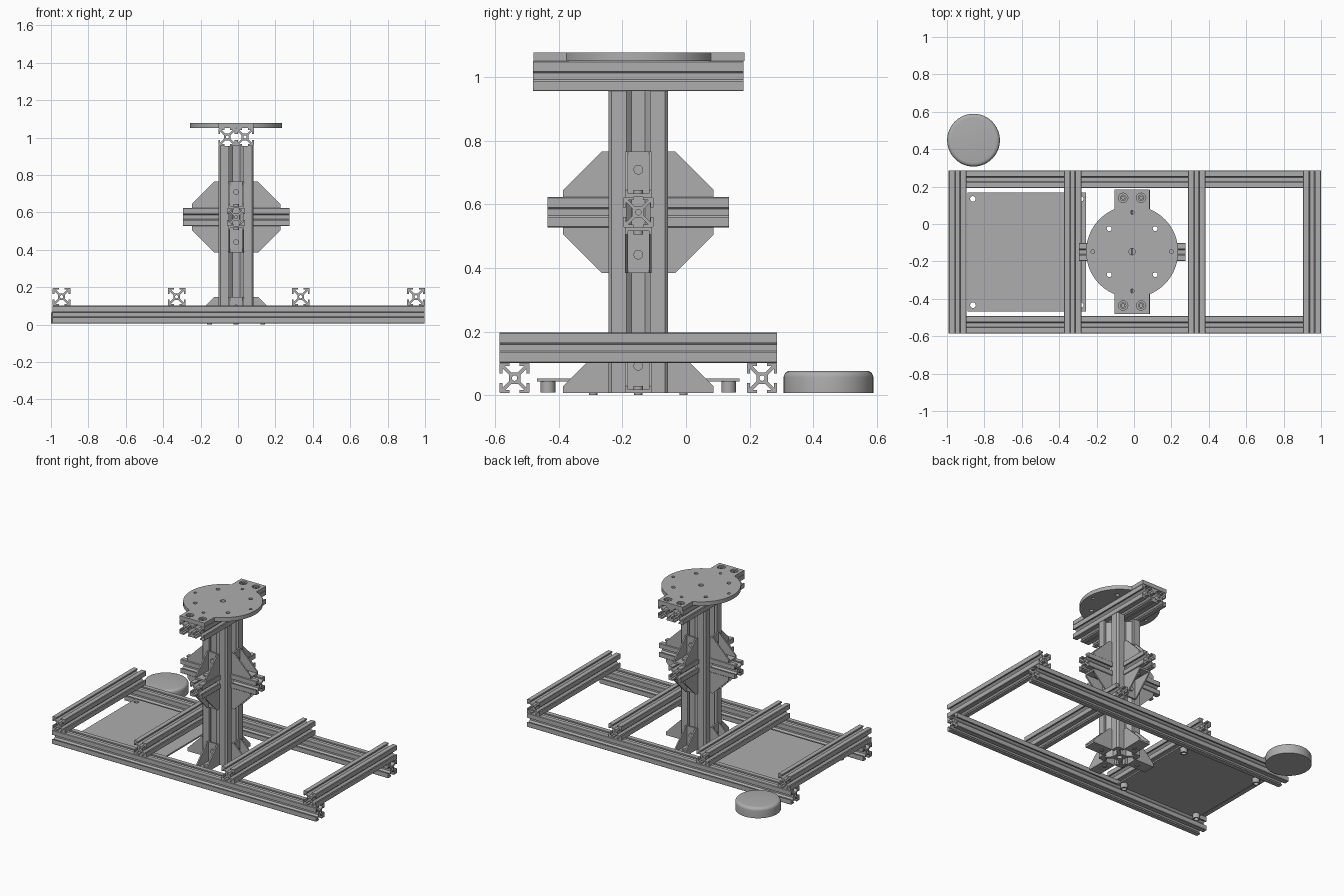
import bpy, bmesh, math
from mathutils import Matrix, Vector

if "Cube" in bpy.data.objects:
    bpy.data.objects.remove(bpy.data.objects["Cube"])

grey = bpy.data.materials.new("aluminium_grey")
grey.use_nodes = True
COLOUR = (0.42, 0.42, 0.42, 1)
grey.diffuse_color = COLOUR
grey.node_tree.nodes["Principled BSDF"].inputs["Base Color"].default_value = COLOUR

made = []
T = Matrix.Translation


def rot(degrees, axis):
    return Matrix.Rotation(math.radians(degrees), 4, axis)


def place(name, mesh, matrix):
    obj = bpy.data.objects.new(name, mesh)
    bpy.context.collection.objects.link(obj)
    obj.matrix_world = matrix
    made.append(obj)
    return obj


def finish(bm, name):
    bmesh.ops.remove_doubles(bm, verts=bm.verts, dist=0.00005)
    bmesh.ops.recalc_face_normals(bm, faces=bm.faces)
    mesh = bpy.data.meshes.new(name)
    bm.to_mesh(mesh)
    bm.free()
    mesh.materials.append(grey)
    return mesh


def extrude(name, loops, length):
    """Flat outline with holes, extruded along z and centred on z = 0."""
    curve = bpy.data.curves.new(name + "_outline", "CURVE")
    curve.dimensions = "2D"
    curve.fill_mode = "BOTH"
    curve.extrude = length / 2
    for loop in loops:
        spline = curve.splines.new("POLY")
        spline.points.add(len(loop) - 1)
        for point, (x, y) in zip(spline.points, loop):
            point.co = (x, y, 0, 1)
        spline.use_cyclic_u = True
    obj = bpy.data.objects.new(name + "_outline", curve)
    bpy.context.collection.objects.link(obj)
    bpy.context.view_layer.update()
    depsgraph = bpy.context.evaluated_depsgraph_get()
    raw = bpy.data.meshes.new_from_object(obj.evaluated_get(depsgraph))
    bm = bmesh.new()
    bm.from_mesh(raw)
    bpy.data.objects.remove(obj)
    bpy.data.curves.remove(curve)
    bpy.data.meshes.remove(raw)
    for face in bm.faces:
        face.material_index = 0
    return finish(bm, name)


def merge(name, pieces):
    bm = bmesh.new()
    for mesh, matrix in pieces:
        copy = mesh.copy()
        copy.transform(matrix)
        bm.from_mesh(copy)
        bpy.data.meshes.remove(copy)
    mesh = bpy.data.meshes.new(name)
    bm.to_mesh(mesh)
    bm.free()
    mesh.materials.append(grey)
    return mesh


def circle(r, x=0, y=0, n=24):
    return [(x + r * math.cos(math.tau * i / n), y + r * math.sin(math.tau * i / n))
            for i in range(n)]


def rect(w, h):
    return [(-w / 2, -h / 2), (w / 2, -h / 2), (w / 2, h / 2), (-w / 2, h / 2)]


def slotted(name, size, length, opening=0.32, chamfer=0.06):
    """T-slot extrusion: one side of the section, turned four times."""
    half = [(1 - chamfer, 1), (opening, 1), (opening, 0.8), (0.64, 0.8), (0.22, 0.38)]
    side = half + [(-x, y) for x, y in reversed(half)]
    outline = []
    for _ in range(4):
        outline += [(x * size / 2, y * size / 2) for x, y in side]
        side = [(-y, x) for x, y in side]
    return extrude(name, [outline, circle(size * 0.09, n=16)], length)


S = 0.095                      # small rail section
CX, CY, CW = -0.01, -0.15, 0.188   # column centre and width
BASE = 0.006
ALONG_X, ALONG_Y = rot(90, "Y"), rot(90, "X")

# Base frame
long_rail = slotted("long_rail", S, 1.99)
for name, y in (("front_long_rail", -0.539), ("back_long_rail", 0.239)):
    place(name, long_rail, T((0.003, y, BASE + S / 2)) @ ALONG_X)
cross_rail = slotted("cross_rail", S, 0.873)
for i, x in enumerate((-0.943, -0.328, 0.335, 0.952)):
    place(f"cross_rail_{i + 1}", cross_rail, T((x, -0.15, 0.149)) @ ALONG_Y)

# Column
column = slotted("column", CW, 0.95, 0.4, 0.1)
place("column", column, T((CX, CY, BASE + 0.475)))

# Short arms around the column
arm = slotted("arm", S, 0.191)
for i in range(4):
    place(f"side_arm_{i + 1}", arm,
          T((CX, CY, 0.575)) @ rot(90 * i, "Z") @ T((CW / 2 + 0.0955, 0, 0)) @ ALONG_X)

# Corner gusset: two cheeks, a back plate, a foot plate and bolts
LEG, GW = 0.143, 0.084
cheek = extrude("cheek", [[(0, 0), (LEG, 0), (LEG, 0.022), (0.022, LEG), (0, LEG)]], 0.009)
plate = extrude("plate", [rect(LEG, GW)], 0.012)
bolt = extrude("bolt", [circle(0.015)], 0.012)
pieces = [(cheek, T((0, s * (GW / 2 - 0.0045), 0)) @ rot(90, "X")) for s in (-1, 1)]
pieces += [(plate, T((LEG / 2, 0, 0.006))),
           (plate, T((0.006, 0, LEG / 2)) @ ALONG_X),
           (bolt, T((0.085, 0, 0.016))),
           (bolt, T((0.016, 0, 0.086)) @ ALONG_X)]
gusset = merge("gusset", pieces)
pin = extrude("pin", [circle(0.013)], 0.008)
for i in range(4):
    turn = rot(90 * i, "Z")
    for label, z, flip in (("base", BASE, 0), ("lower", 0.5275, 180), ("upper", 0.6225, 0)):
        place(f"{label}_gusset_{i + 1}", gusset,
              T((CX, CY, z)) @ turn @ T((CW / 2, 0, 0)) @ rot(flip, "X"))
    place(f"base_pin_{i + 1}", pin, T((CX, CY, 0.004)) @ turn @ T((CW / 2 + 0.048, 0, 0)))

# Twin head rails
head_rail = slotted("head_rail", S, 0.663)
for label, s in (("left", 1), ("right", -1)):
    place(label + "_head_rail", head_rail, T((CX + s * 0.047, CY, 1.003)) @ ALONG_Y)

# Round top plate with two tabs, counterbored in two layers
R, TAB, END = 0.246, 0.094, 0.332
phi = math.acos(TAB / R)
arc = [(R * math.cos(a), R * math.sin(a))
       for a in (-phi + 2 * phi * i / 40 for i in range(41))]
outline = arc + [(TAB, END), (-TAB, END)]
outline += [(-x, -y) for x, y in arc] + [(-TAB, -END), (TAB, -END)]
holes = [circle(0.017)]
for i in range(4):
    a = math.pi / 2 * i
    holes.append(circle(0.01, 0.21 * math.cos(a), 0.21 * math.sin(a), 16))
    a += math.pi / 4
    holes.append(circle(0.013, 0.174 * math.cos(a), 0.174 * math.sin(a), 16))
tab_spots = [(sx * 0.048, sy * 0.288) for sx in (-1, 1) for sy in (-1, 1)]
for label, r, z in (("lower", 0.013, 1.0572), ("upper", 0.025, 1.0706)):
    layer = extrude("top_plate", [outline] + holes + [circle(r, x, y) for x, y in tab_spots], 0.0134)
    place(f"top_plate_{label}_layer", layer, T((CX, CY + 0.002, z)))
screw = extrude("plate_screw", [circle(0.017), circle(0.009, n=6)], 0.008)
for i, (x, y) in enumerate(tab_spots):
    place(f"plate_screw_{i + 1}", screw, T((CX + x, CY + 0.002 + y, 1.068)))

# Thin mounting panel on four hollow feet
spots = [(sx * 0.288, sy * 0.284) for sx in (-1, 1) for sy in (-1, 1)]
panel = extrude("panel", [rect(0.635, 0.637)] + [circle(0.015, x, y) for x, y in spots], 0.01)
place("mounting_panel", panel, T((-0.573, -0.15, 0.048)))
foot = extrude("foot", [circle(0.023), circle(0.015)], 0.035)
for i, (x, y) in enumerate(spots):
    place(f"panel_foot_{i + 1}", foot, T((-0.573 + x, -0.15 + y, 0.0265)))

# Loose round puck with a softened top rim
bm = bmesh.new()
bmesh.ops.create_cone(bm, cap_ends=True, segments=64, radius1=0.141, radius2=0.141, depth=0.07)
rim = [e for e in bm.edges if all(v.co.z > 0 for v in e.verts)]
bmesh.ops.bevel(bm, geom=rim, offset=0.02, segments=5, profile=0.5, affect="EDGES")
place("round_puck", finish(bm, "round_puck"), T((-0.858, 0.448, 0.041)))

# Smooth the round parts, keep edges sharp
bpy.ops.object.select_all(action="DESELECT")
for obj in made:
    obj.select_set(True)
bpy.context.view_layer.objects.active = made[0]
bpy.ops.object.shade_smooth_by_angle(angle=math.radians(30))
